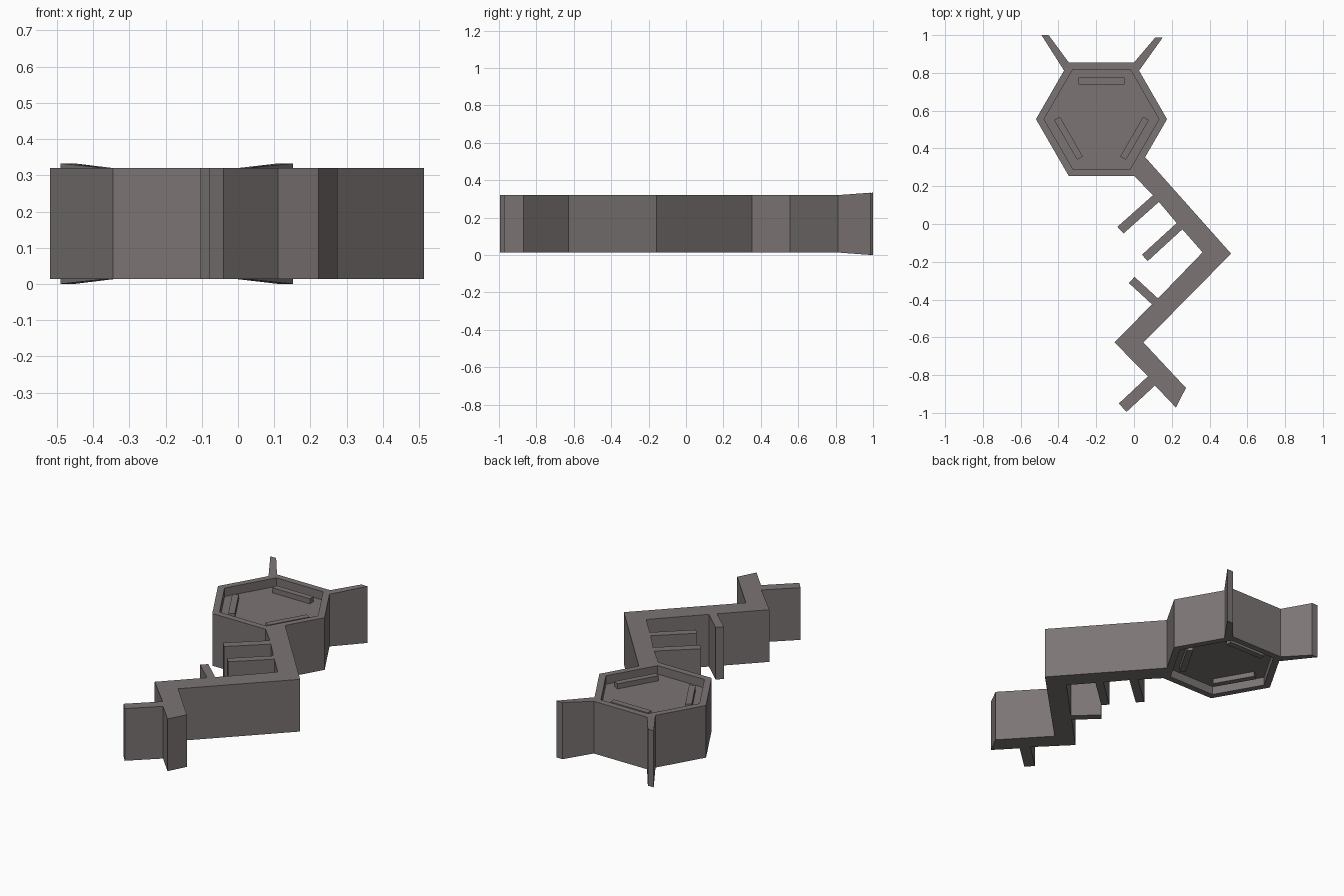
import bpy, bmesh, math
from mathutils import Matrix, Vector

if "Cube" in bpy.data.objects:
    bpy.data.objects.remove(bpy.data.objects["Cube"])

Z0, Z1 = 0.013, 0.32
CX, CY, R = -0.172, 0.555, 0.347
DEPTH = 0.05

mat = bpy.data.materials.new("warm grey")
mat.diffuse_color = (0.2, 0.175, 0.175, 1)
mat.use_nodes = True
mat.node_tree.nodes["Principled BSDF"].inputs["Base Color"].default_value = mat.diffuse_color


def finish(name, bm):
    bmesh.ops.recalc_face_normals(bm, faces=bm.faces)
    me = bpy.data.meshes.new(name)
    bm.to_mesh(me)
    bm.free()
    me.materials.append(mat)
    ob = bpy.data.objects.new(name, me)
    bpy.context.collection.objects.link(ob)
    return ob


def prism(pts, z0=Z0, z1=Z1, flare=()):
    """Extruded outline; points listed in flare are pushed out in z."""
    bm = bmesh.new()
    n = len(pts)
    f = [0.013 if i in flare else 0 for i in range(n)]
    lo = [bm.verts.new((x, y, z0 - f[i])) for i, (x, y) in enumerate(pts)]
    hi = [bm.verts.new((x, y, z1 + f[i])) for i, (x, y) in enumerate(pts)]
    bm.faces.new(lo[::-1])
    bm.faces.new(hi)
    for i in range(n):
        j = (i + 1) % n
        bm.faces.new((lo[i], lo[j], hi[j], hi[i]))
    bmesh.ops.recalc_face_normals(bm, faces=bm.faces)
    return bm


# hexagonal ring plate, recessed on both sides
hexagon = [(CX + R * math.cos(math.radians(60 * i)),
            CY + R * math.sin(math.radians(60 * i))) for i in range(6)]
bm = prism(hexagon)
bm.normal_update()
for cap in [f for f in bm.faces if abs(f.normal.z) > 0.9]:
    n = cap.normal.copy()
    bmesh.ops.inset_region(bm, faces=[cap], thickness=0.043)
    new = bmesh.ops.extrude_discrete_faces(bm, faces=[cap])["faces"]
    bmesh.ops.translate(bm, verts=new[0].verts, vec=-n * DEPTH)
finish("hexagon_plate", bm)

# three raised bars on each recess floor
bm = bmesh.new()
for ang in (90, 210, 330):
    a = math.radians(ang)
    for z in (Z1 - DEPTH + 0.01, Z0 + DEPTH - 0.01):
        m = (Matrix.Translation((CX + 0.202 * math.cos(a), CY + 0.202 * math.sin(a), z))
             @ Matrix.Rotation(a, 4, 'Z') @ Matrix.Diagonal((0.035, 0.243, 0.04, 1)))
        bmesh.ops.create_cube(bm, size=1, matrix=m)
finish("ring_bars", bm)

# two flared arms at the back corners
finish("left_arm", prism([(-0.37, 0.812), (-0.345, 0.855), (-0.452, 1.0), (-0.49, 1.0)], flare=(2, 3)))
finish("right_arm", prism([(0.027, 0.812), (0.0, 0.855), (0.112, 0.987), (0.152, 0.987)], flare=(2, 3)))

# zigzag chain with its short side branches
chain = [(0.0015, 0.2545), (0.058, 0.355), (0.514, -0.157), (0.05, -0.627),
         (0.275, -0.868), (0.222, -0.972), (0.111, -0.855),
         (-0.04, -0.995), (-0.08, -0.95), (0.074, -0.806),
         (-0.103, -0.627), (0.095, -0.425),
         (-0.028, -0.312), (0.003, -0.28), (0.127, -0.394),
         (0.363, -0.15), (0.256, -0.028),
         (0.073, -0.196), (0.042, -0.163), (0.226, 0.005),
         (0.132, 0.117), (-0.055, -0.05), (-0.088, -0.015), (0.1, 0.152)]
finish("zigzag_chain", prism(chain))
